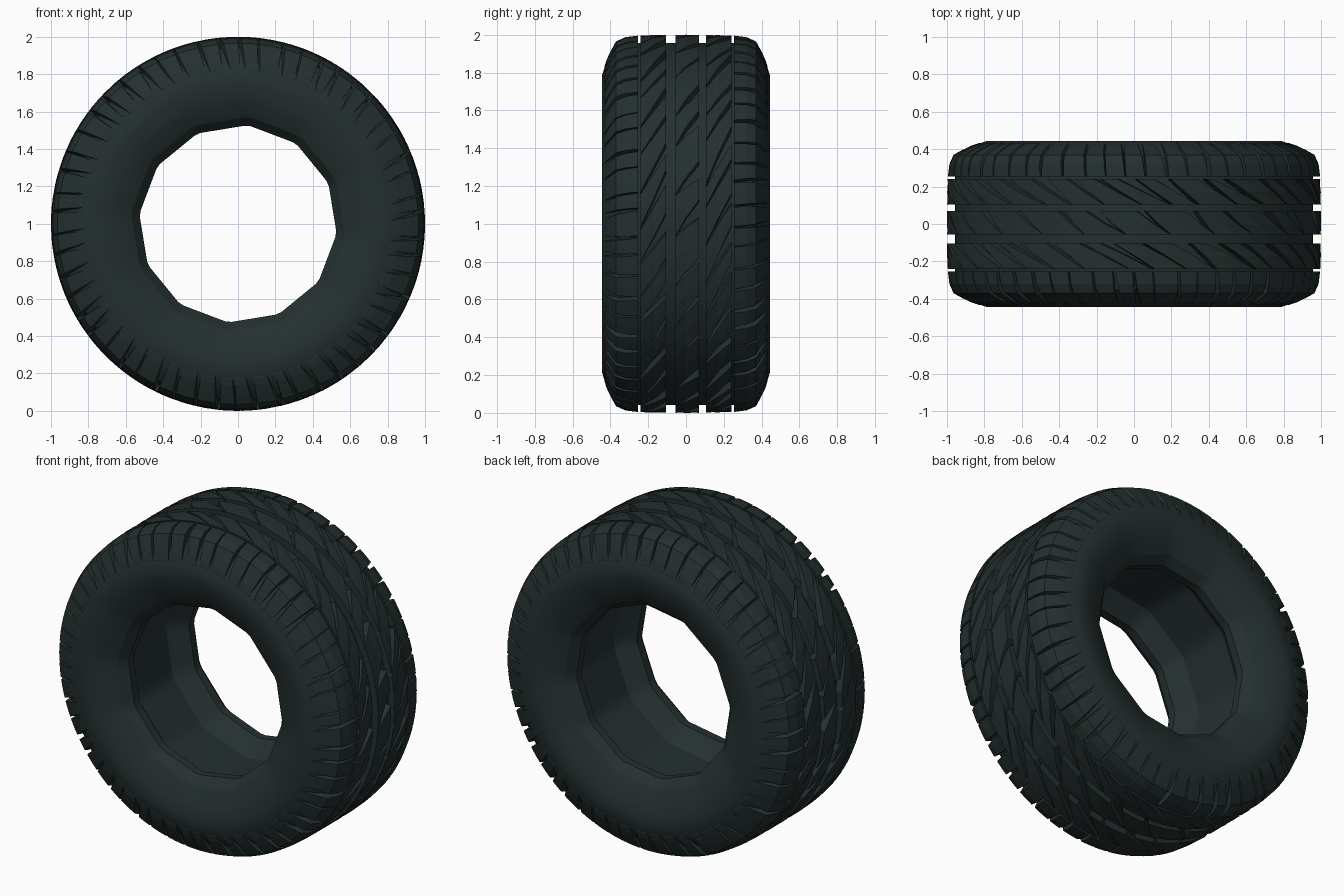
import bpy, bmesh, math, random
from mathutils import Vector

if "Cube" in bpy.data.objects:
    bpy.data.objects.remove(bpy.data.objects["Cube"])

random.seed(4)
TAU = 2 * math.pi

rubber = bpy.data.materials.new("dark_rubber")
rubber.diffuse_color = (0.018, 0.029, 0.029, 1)
rubber.use_nodes = True
rubber.node_tree.nodes["Principled BSDF"].inputs["Base Color"].default_value = rubber.diffuse_color


def pos(y, r, a):
    """Point on the wheel: axis along y, hub at height 1."""
    return Vector((r * math.cos(a), y, 1 + r * math.sin(a)))


def finish(name, bm, smooth=None):
    bmesh.ops.recalc_face_normals(bm, faces=bm.faces[:])
    me = bpy.data.meshes.new(name)
    bm.to_mesh(me)
    bm.free()
    me.materials.append(rubber)
    ob = bpy.data.objects.new(name, me)
    bpy.context.collection.objects.link(ob)
    if smooth:
        bpy.ops.object.select_all(action='DESELECT')
        ob.select_set(True)
        bpy.context.view_layer.objects.active = ob
        bpy.ops.object.shade_smooth_by_angle(angle=math.radians(smooth))
    return ob


# Carcass: closed section swept round; the hub side is a coarse 12-gon
SEG, SIDES = 96, 12
half = [  # (y, radius, how polygonal)
    (0.26, 0.957, 0), (0.35, 0.94, 0), (0.395, 0.89, 0), (0.425, 0.845, 0),
    (0.443, 0.79, 0), (0.445, 0.74, 0.4), (0.42, 0.65, 0.7),
    (0.375, 0.575, 1), (0.32, 0.53, 1), (0.27, 0.53, 1),
    (0.20, 0.60, 1), (0.17, 0.62, 1)]
section = half + [(-y, r, p) for y, r, p in reversed(half)]


def poly_radius(r, a):
    step = TAU / SIDES
    d = (a + 0.1) % step - step / 2
    return r * math.cos(step / 2) / math.cos(d)


bm = bmesh.new()
rings = []
for i in range(SEG):
    a = TAU * i / SEG
    rings.append([bm.verts.new(pos(y, r + p * (poly_radius(r, a) - r), a))
                  for y, r, p in section])
n = len(section)
for i in range(SEG):
    A, B = rings[i], rings[(i + 1) % SEG]
    for j in range(n):
        bm.faces.new((A[j], A[(j + 1) % n], B[(j + 1) % n], B[j]))
finish("tyre_carcass", bm, 20)


def block(bm, top, depth, start, end, flare):
    """Tread block: top profile (y, r); start/end give the angle at each point."""
    m, rows = len(top), 3
    grid = []
    for k in range(rows):
        t = k / (rows - 1)
        grid.append([bm.verts.new(pos(y, r, start[j] + t * (end[j] - start[j])))
                     for j, (y, r) in enumerate(top)])
    for k in range(rows - 1):
        for j in range(m - 1):
            bm.faces.new((grid[k][j], grid[k][j + 1], grid[k + 1][j + 1], grid[k + 1][j]))
    # skirt down into the carcass
    loop = [(0, j) for j in range(m)] + [(k, m - 1) for k in range(1, rows)]
    loop += [(rows - 1, j) for j in range(m - 2, -1, -1)] + [(k, 0) for k in range(rows - 2, 0, -1)]
    low = []
    for k, j in loop:
        y, r = top[j]
        t = k / (rows - 1)
        a = start[j] + t * (end[j] - start[j]) + (2 * t - 1) * flare
        low.append(bm.verts.new(pos(y * 0.995, r - depth, a)))
    q = len(loop)
    for i in range(q):
        k0, j0 = loop[i]
        k1, j1 = loop[(i + 1) % q]
        bm.faces.new((grid[k0][j0], grid[k1][j1], low[(i + 1) % q], low[i]))


def tread(name, top, depth, count, skew, gap0, gap1, jitter, flare, phase=0):
    """Ring of blocks; skew turns them, gap0/gap1 are the wedge gaps at each edge."""
    bm = bmesh.new()
    m, step = len(top), TAU / count
    cuts = []
    for i in range(count):
        c = step * (i + phase + random.uniform(-jitter, jitter))
        cuts.append((c, skew * random.uniform(0.75, 1.2), random.uniform(0.3, 1.4)))
    for i in range(count):
        (c0, s0, g0), (c1, s1, g1) = cuts[i], cuts[(i + 1) % count]
        if i == count - 1:
            c1 += TAU
        start, end = [], []
        for j in range(m):
            t = j / (m - 1)
            gap = step * (gap0 + t * (gap1 - gap0)) / 2
            start.append(c0 + s0 * (t - 0.5) + gap * g0)
            end.append(c1 + s1 * (t - 0.5) - gap * g1)
        block(bm, top, depth, start, end, flare)
    return finish(name, bm)


# Shoulder blocks wrap over the edge on both sides
shoulder = [(0.255, 0.995), (0.32, 0.987), (0.37, 0.965), (0.395, 0.92), (0.42, 0.868), (0.432, 0.83)]
tread("left_shoulder_blocks", shoulder, 0.055, 54, 0.03, 0.12, 0.34, 0.12, 0.006)
tread("right_shoulder_blocks", [(-y, r) for y, r in shoulder], 0.055, 54, -0.03,
      0.12, 0.34, 0.12, 0.006, 0.4)

# Slanted intermediate ribs, cut into long diagonal slivers
rib = [(0.105, 0.999), (0.17, 0.999), (0.24, 0.996)]
tread("left_diagonal_rib", rib, 0.05, 34, 0.24, 0.08, 0.42, 0.15, 0.012)
tread("right_diagonal_rib", [(-y, r) for y, r in rib], 0.05, 34, -0.24,
      0.42, 0.08, 0.15, 0.012, 0.5)

# Centre rib with shallow angled sipes
centre = [(-0.055, 1.0), (0.0, 1.0), (0.07, 1.0)]
tread("centre_rib", centre, 0.05, 26, 0.16, 0.02, 0.3, 0.12, 0.01)
